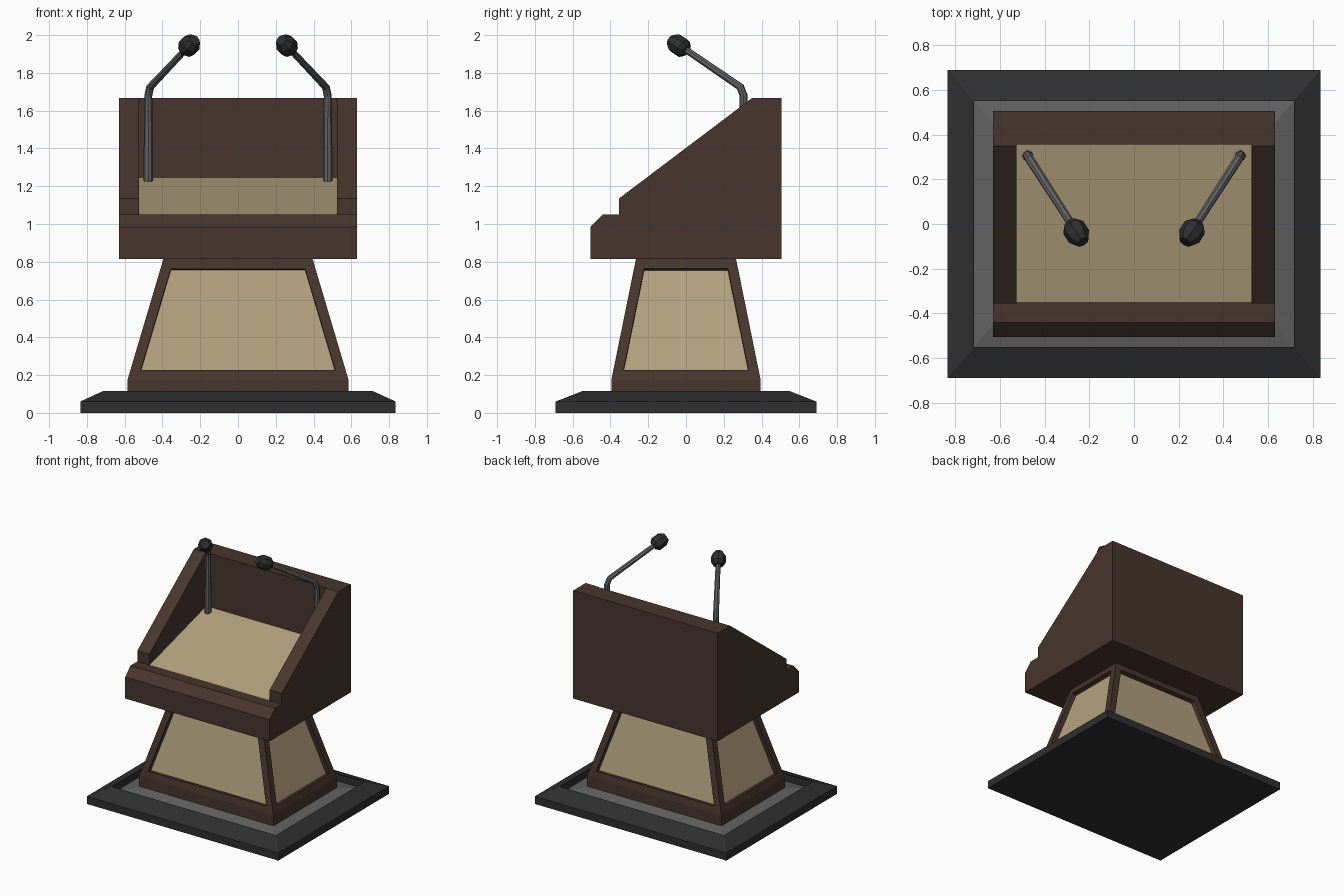
import bpy, bmesh
from mathutils import Vector

if "Cube" in bpy.data.objects:
    bpy.data.objects.remove(bpy.data.objects["Cube"])


def material(name, rgb):
    m = bpy.data.materials.new(name)
    m.diffuse_color = (*rgb, 1)
    m.use_nodes = True
    m.node_tree.nodes["Principled BSDF"].inputs["Base Color"].default_value = m.diffuse_color
    return m


WOOD = material("dark_wood", (0.063, 0.036, 0.026))
TAN = material("tan_panel", (0.45, 0.36, 0.21))
BLACK = material("black_base", (0.028, 0.028, 0.028))
GREY = material("grey_metal", (0.12, 0.12, 0.12))


def finish(name, bm, mats):
    bmesh.ops.recalc_face_normals(bm, faces=bm.faces)
    me = bpy.data.meshes.new(name)
    bm.to_mesh(me)
    bm.free()
    for m in mats:
        me.materials.append(m)
    ob = bpy.data.objects.new(name, me)
    bpy.context.collection.objects.link(ob)
    return ob


def stack(rings):
    """Closed solid through centred rectangles (half x, half y, z); returns side faces per band."""
    bm = bmesh.new()
    loops = [[bm.verts.new((sx * x, sy * y, z)) for sx, sy in ((-1, -1), (1, -1), (1, 1), (-1, 1))]
             for x, y, z in rings]
    bm.faces.new(loops[0][::-1])
    bands = [[bm.faces.new((a[i], a[(i + 1) % 4], b[(i + 1) % 4], b[i])) for i in range(4)]
             for a, b in zip(loops, loops[1:])]
    bm.faces.new(loops[-1])
    bm.normal_update()
    return bm, bands


def prism(name, profile, x0, x1, mats, tan_edge=None):
    """Extrude a (y, z) profile along x; tan_edge picks one side face for the second material."""
    bm = bmesh.new()
    a = [bm.verts.new((x0, y, z)) for y, z in profile]
    b = [bm.verts.new((x1, y, z)) for y, z in profile]
    bm.faces.new(a)
    bm.faces.new(b[::-1])
    n = len(profile)
    for i in range(n):
        j = (i + 1) % n
        f = bm.faces.new((a[i], a[j], b[j], b[i]))
        f.material_index = int(i == tan_edge)
    return finish(name, bm, mats)


# Base plate: bevelled rim around a sunken grey floor
bm, bands = stack([(0.835, 0.69, 0), (0.835, 0.69, 0.06), (0.715, 0.55, 0.115),
                   (0.715, 0.55, 0.06), (0.58, 0.39, 0.095)])
for f in bands[3]:
    f.material_index = 1
finish("base_plate", bm, [BLACK, GREY])

# Tapered pedestal with a recessed tan panel on each side
bm, bands = stack([(0.585, 0.395, 0.07), (0.585, 0.395, 0.175), (0.395, 0.265, 0.815)])
panels = bands[1]
bmesh.ops.inset_individual(bm, faces=panels, thickness=0.053, use_even_offset=True)
for f in panels:
    shift = f.normal * -0.035
    new = bmesh.ops.extrude_discrete_faces(bm, faces=[f])["faces"][0]
    bmesh.ops.translate(bm, verts=new.verts, vec=shift)
    new.material_index = 1
finish("pedestal", bm, [WOOD, TAN])

# Desk body: sill, sloped reading surface, back wall
prism("desk_body", [(-0.505, 0.815), (-0.505, 0.985), (-0.44, 1.05), (-0.35, 1.05),
                    (0.355, 1.245), (0.355, 1.667), (0.505, 1.667), (0.505, 0.815)],
      -0.63, 0.63, [WOOD, TAN], tan_edge=3)

# Sloped side cheeks
cheek = prism("desk_cheeks", [(-0.355, 1.05), (-0.355, 1.135), (0.35, 1.667),
                              (0.355, 1.667), (0.355, 1.245), (-0.35, 1.05)],
              0.525, 0.63, [WOOD])
cheek.modifiers.new("mirror", 'MIRROR')

# Microphones: bent tapered stem and faceted head on each side
for side, tag in ((-1, "left"), (1, "right")):
    path = [((0.475, 0.305, 1.225), 0.026), ((0.475, 0.305, 1.68), 0.021),
            ((0.465, 0.288, 1.725), 0.021), ((0.27, -0.015, 1.932), 0.018)]
    cu = bpy.data.curves.new("stem_" + tag, 'CURVE')
    cu.dimensions = '3D'
    cu.bevel_depth = 1
    cu.bevel_resolution = 2
    cu.use_fill_caps = True
    sp = cu.splines.new('POLY')
    sp.use_smooth = False
    sp.points.add(len(path) - 1)
    for p, ((x, y, z), r) in zip(sp.points, path):
        p.co = (side * x, y, z, 1)
        p.radius = r
    cu.materials.append(GREY)
    bpy.context.collection.objects.link(bpy.data.objects.new("microphone_stem_" + tag, cu))

    axis = Vector((-side * 0.47, -0.74, 0.49)).normalized()
    rot = axis.to_track_quat('Z', 'Y').to_matrix().to_4x4()
    bm = bmesh.new()
    rings = []
    for z, r in ((-0.055, 0.033), (-0.03, 0.053), (0.025, 0.053), (0.06, 0.031)):
        rings.append(bmesh.ops.create_circle(bm, segments=8, radius=r)["verts"])
        bmesh.ops.translate(bm, verts=rings[-1], vec=(0, 0, z))
    for a, b in zip(rings, rings[1:]):
        for i in range(8):
            j = (i + 1) % 8
            bm.faces.new((a[i], a[j], b[j], b[i]))
    bm.faces.new(rings[0])
    bm.faces.new(rings[-1])
    head = finish("microphone_head_" + tag, bm, [BLACK])
    head.matrix_world = rot
    head.location = (side * 0.258, -0.037, 1.945)
